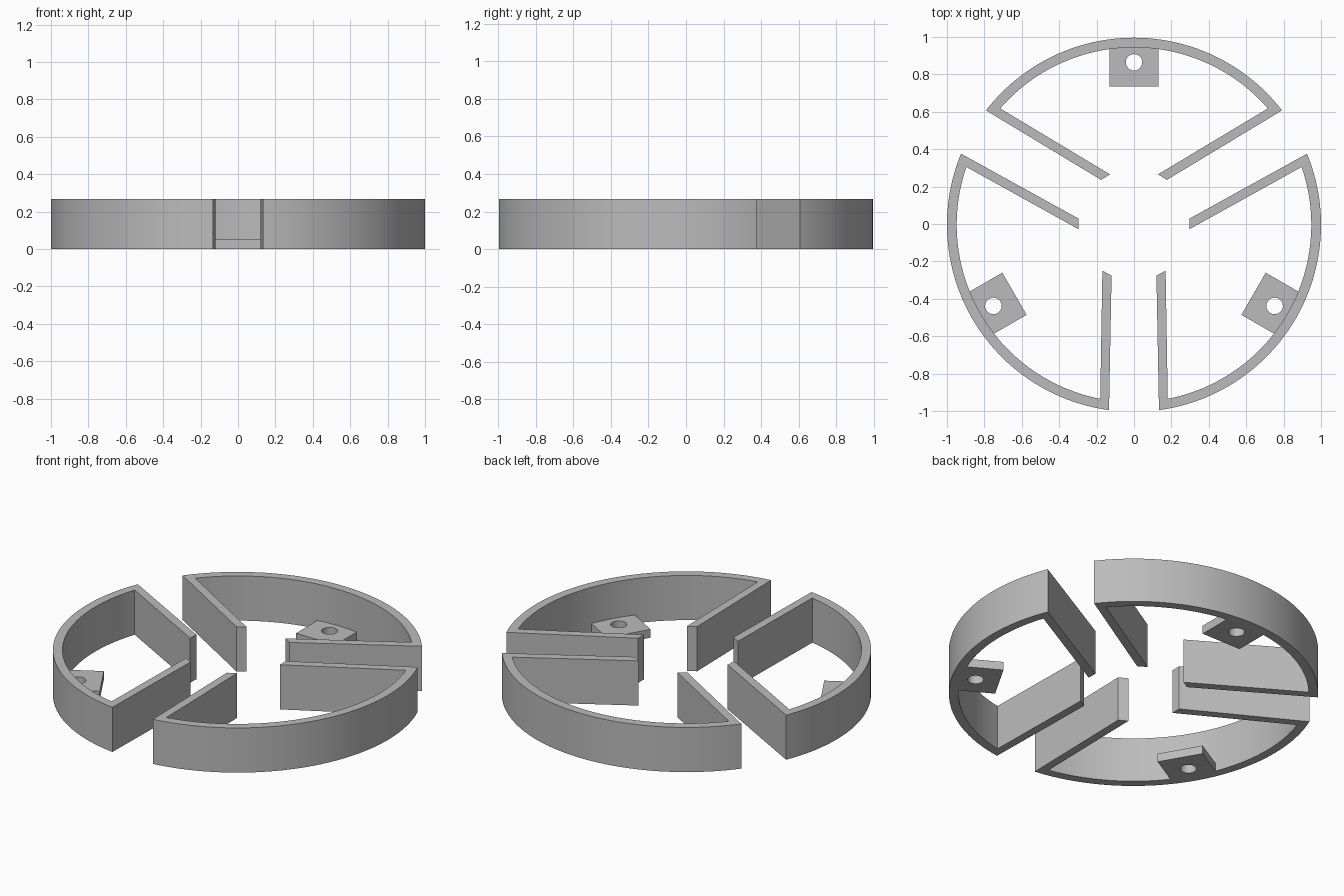
import bpy, bmesh
from math import atan2, cos, sin, pi, radians
from mathutils import Matrix, Vector

if "Cube" in bpy.data.objects:
    bpy.data.objects.remove(bpy.data.objects["Cube"])

HEIGHT, TAB_HEIGHT = 0.267, 0.05
OUTER, INNER = 1.0, 0.948
CENTRE_Y = -0.004

grey = bpy.data.materials.new("plain grey")
grey.use_nodes = True
colour = (0.5, 0.5, 0.5, 1)
grey.diffuse_color = colour
grey.node_tree.nodes["Principled BSDF"].inputs["Base Color"].default_value = colour


def arc(radius, start, end, steps, centre=(0, 0)):
    angles = [start + (end - start) * i / steps for i in range(steps + 1)]
    return [(centre[0] + radius * cos(a), centre[1] + radius * sin(a)) for a in angles]


def extruded(name, loops, height, turn):
    """Fill closed outlines (later ones are holes), raise them, turn about the centre."""
    bm = bmesh.new()
    for points in loops:
        verts = [bm.verts.new((x, y, 0)) for x, y in points]
        for a, b in zip(verts, verts[1:] + verts[:1]):
            bm.edges.new((a, b))
    bmesh.ops.triangle_fill(bm, edges=bm.edges[:], use_beauty=True, normal=(0, 0, 1))
    raised = bmesh.ops.extrude_face_region(bm, geom=bm.faces[:], use_keep_orig=True)
    top = [v for v in raised["geom"] if isinstance(v, bmesh.types.BMVert)]
    bmesh.ops.translate(bm, verts=top, vec=Vector((0, 0, height)))
    bmesh.ops.recalc_face_normals(bm, faces=bm.faces[:])
    bm.transform(Matrix.Translation((0, CENTRE_Y, 0)) @ Matrix.Rotation(turn, 4, "Z"))
    mesh = bpy.data.meshes.new(name)
    bm.to_mesh(mesh)
    bm.free()
    mesh.materials.append(grey)
    obj = bpy.data.objects.new(name, mesh)
    bpy.context.collection.objects.link(obj)
    bpy.ops.object.select_all(action="DESELECT")
    obj.select_set(True)
    bpy.context.view_layer.objects.active = obj
    bpy.ops.object.shade_smooth_by_angle(angle=radians(30))


# Curved wall with two straight side walls, open towards the middle
out_a, in_a = atan2(0.61, 0.79), atan2(0.622, 0.716)
wall = (arc(OUTER, out_a, pi - out_a, 48)
        + [(-0.176, 0.24), (-0.128, 0.269)]
        + arc(INNER, pi - in_a, in_a, 48)
        + [(0.128, 0.269), (0.176, 0.24)])

# Low mounting tab with a screw hole
tab = [(-0.13, 0.738), (0.13, 0.738), (0.13, 0.95), (-0.13, 0.95)]
hole = arc(0.044, 0, 2 * pi, 32, (0, 0.868))[:-1]

for place, degrees in (("back", 0), ("right", 120), ("left", 240)):
    extruded(place + "_wall", [wall], HEIGHT, radians(degrees))
    extruded(place + "_tab", [tab, hole], TAB_HEIGHT, radians(degrees))
